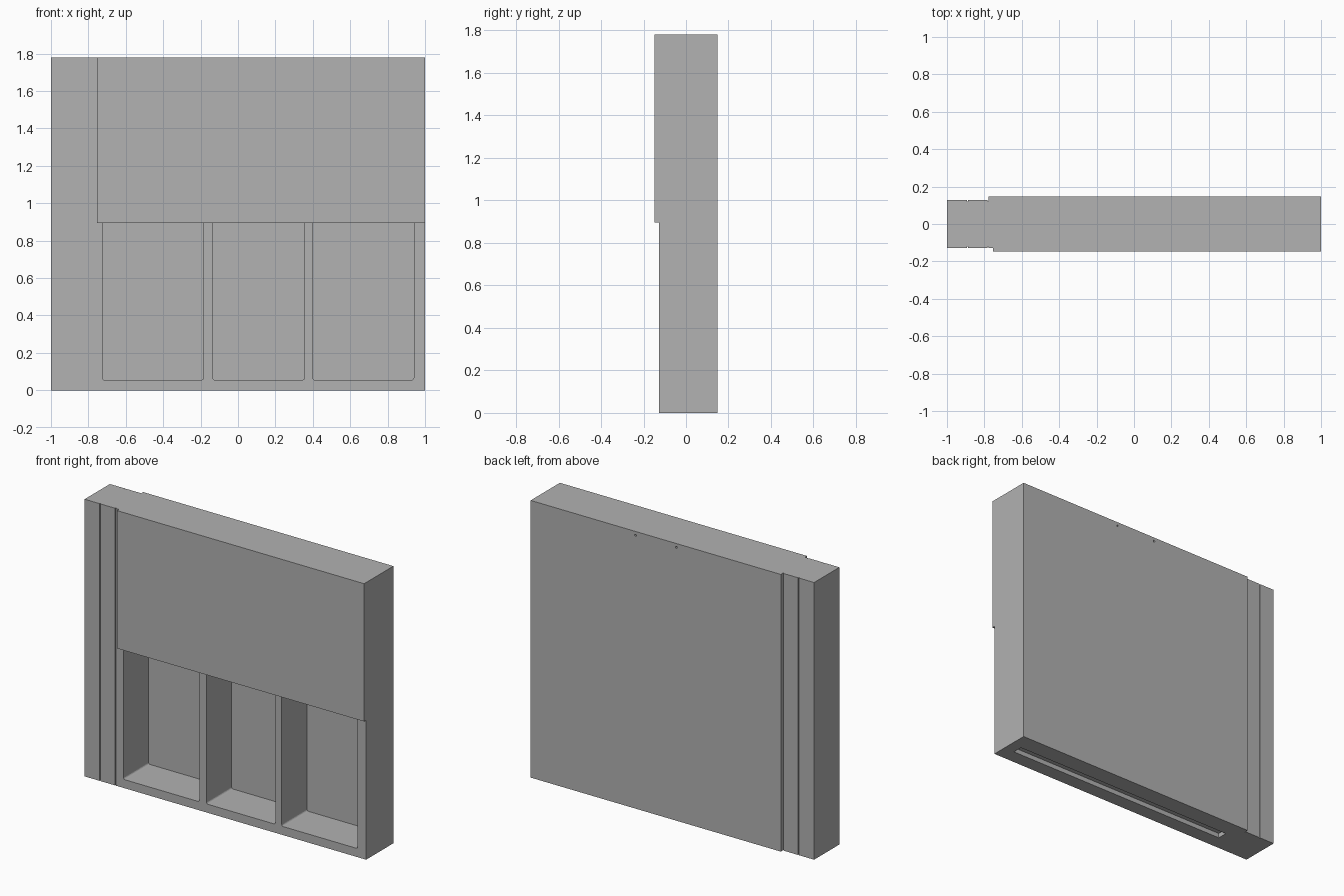
import bpy
import bmesh
import math

if "Cube" in bpy.data.objects:
    bpy.data.objects.remove(bpy.data.objects["Cube"])

HEIGHT = 1.78
FACE = 0.128      # half depth of the frame
OUTER = 0.148     # half depth including the cover panels

grey = bpy.data.materials.new("plain grey")
grey.use_nodes = True
colour = (0.445, 0.445, 0.445, 1)
grey.diffuse_color = colour
grey.node_tree.nodes["Principled BSDF"].inputs["Base Color"].default_value = colour


def box(name, low, high, corner=0.0):
    """Box between two corners; the edges along y may be rounded."""
    bm = bmesh.new()
    bmesh.ops.create_cube(bm, size=1)
    for v in bm.verts:
        v.co = [a + (b - a) * (c + 0.5) for a, b, c in zip(low, high, v.co)]
    if corner:
        edges = [e for e in bm.edges
                 if abs(e.verts[0].co.y - e.verts[1].co.y) > 0.01]
        bmesh.ops.bevel(bm, geom=edges, offset=corner, segments=4,
                        profile=0.5, affect='EDGES')
    mesh = bpy.data.meshes.new(name)
    bm.to_mesh(mesh)
    bm.free()
    mesh.materials.append(grey)
    obj = bpy.data.objects.new(name, mesh)
    bpy.context.collection.objects.link(obj)
    return obj


def cut(target, cutter):
    cutter.hide_render = True
    cutter.hide_set(True)
    cutter.display_type = 'WIRE'
    mod = target.modifiers.new(cutter.name, 'BOOLEAN')
    mod.operation = 'DIFFERENCE'
    mod.solver = 'EXACT'
    mod.object = cutter


# Frame with three tall rounded openings
frame = box("frame", (-1, -FACE, 0), (1, FACE, HEIGHT))
for i, (left, right) in enumerate([(-0.725, -0.185), (-0.135, 0.355), (0.40, 0.94)]):
    cut(frame, box(f"opening_cutter_{i + 1}", (left, -0.3, 0.055),
                   (right, 0.3, HEIGHT - 0.055), 0.012))

# Thin upright grooves on both faces of the side column
for x in (-0.89, -0.78):
    for side in (-1, 1):
        y = side * FACE
        cut(frame, box("groove_cutter", (x - 0.003, y - 0.007, -0.1),
                       (x + 0.003, y + 0.007, HEIGHT + 0.1)))

# Long slot under the base
cut(frame, box("base_slot_cutter", (-0.70, -0.033, -0.1), (0.925, 0.033, 0.03)))

# Cover panels: upper half at the front, full height at the back
box("front_panel", (-0.755, -OUTER, 0.895), (1, -FACE, HEIGHT))
back_panel = box("back_panel", (-0.777, FACE, 0), (1, OUTER, HEIGHT))

# Two small fixing holes near the top of the back panel
for x in (-0.035, 0.255):
    bpy.ops.mesh.primitive_cylinder_add(
        vertices=16, radius=0.006, depth=0.03,
        location=(x, OUTER, HEIGHT - 0.025), rotation=(math.pi / 2, 0, 0))
    hole = bpy.context.object
    hole.name = "fixing_hole_cutter"
    hole.data.materials.append(grey)
    cut(back_panel, hole)
